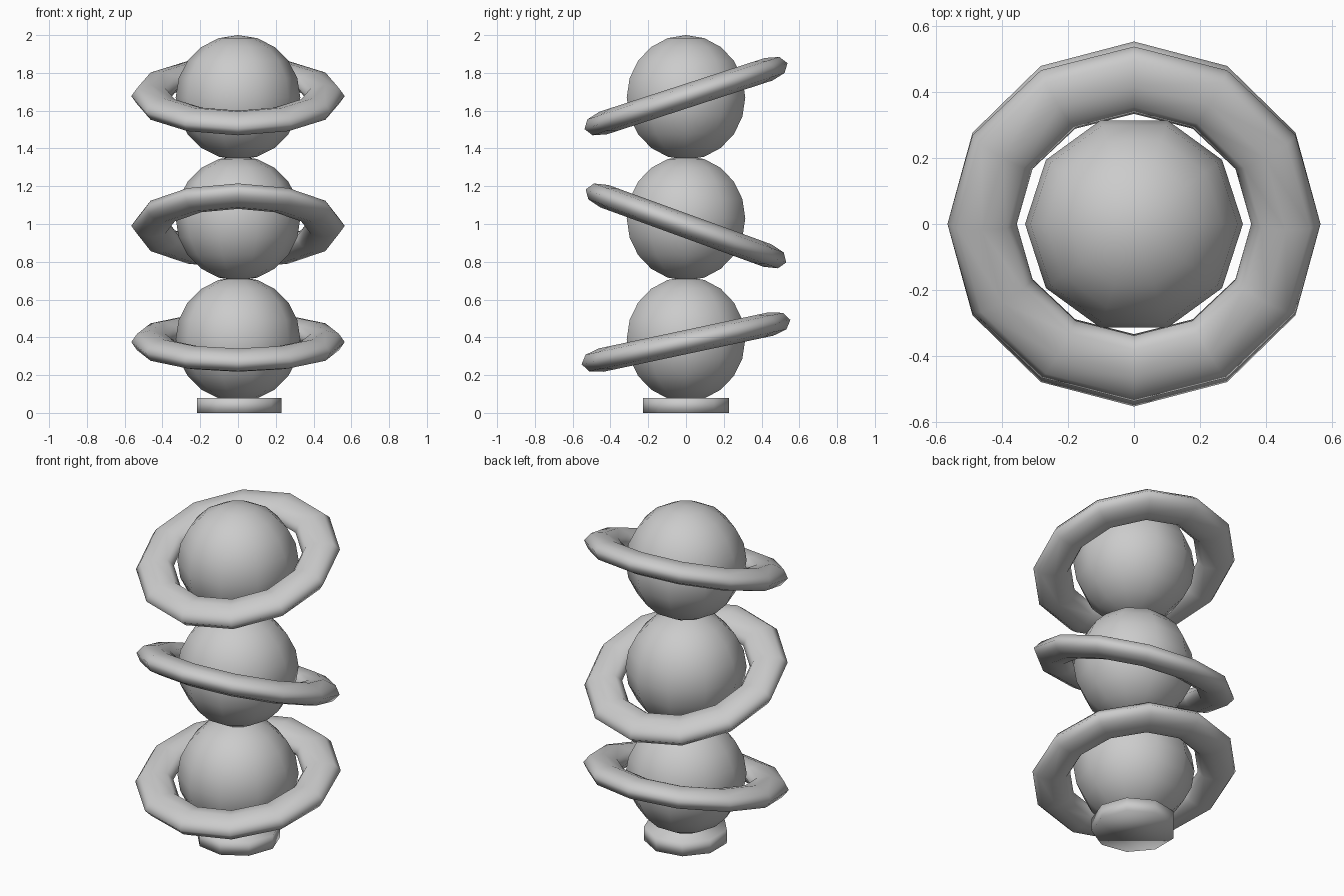
import bpy
from math import cos, sin, pi, radians
from mathutils import Matrix

if "Cube" in bpy.data.objects:
    bpy.data.objects.remove(bpy.data.objects["Cube"])


def smooth(ob):
    for p in ob.data.polygons:
        p.use_smooth = True


# Round foot
bpy.ops.mesh.primitive_cylinder_add(vertices=9, radius=0.23, depth=0.08,
                                    location=(0, 0, 0.04), rotation=(0, 0, radians(-90)))
foot = bpy.context.object
foot.name = "foot"
smooth(foot)


def ball(name, z):
    bpy.ops.mesh.primitive_uv_sphere_add(segments=10, ring_count=10, radius=0.33,
                                         location=(0, 0, z), rotation=(0, 0, radians(90)))
    ob = bpy.context.object
    ob.name = name
    smooth(ob)


def ring(name, z, tilt):
    # Flattened torus, tilted about x
    bpy.ops.mesh.primitive_torus_add(major_segments=12, minor_segments=8,
                                     major_radius=0.46, minor_radius=0.105,
                                     location=(0, 0, z), rotation=(radians(tilt), 0, 0))
    ob = bpy.context.object
    ob.name = name
    ob.scale.z = 0.6
    smooth(ob)


# Stacked balls, each with a tilted ring
for part, ball_z, ring_z, tilt in (("lower", 0.39, 0.375, 12),
                                   ("middle", 1.03, 0.99, -20),
                                   ("upper", 1.67, 1.677, 18)):
    ball(part + "_ball", ball_z)
    ring(part + "_ring", ring_z, tilt)
